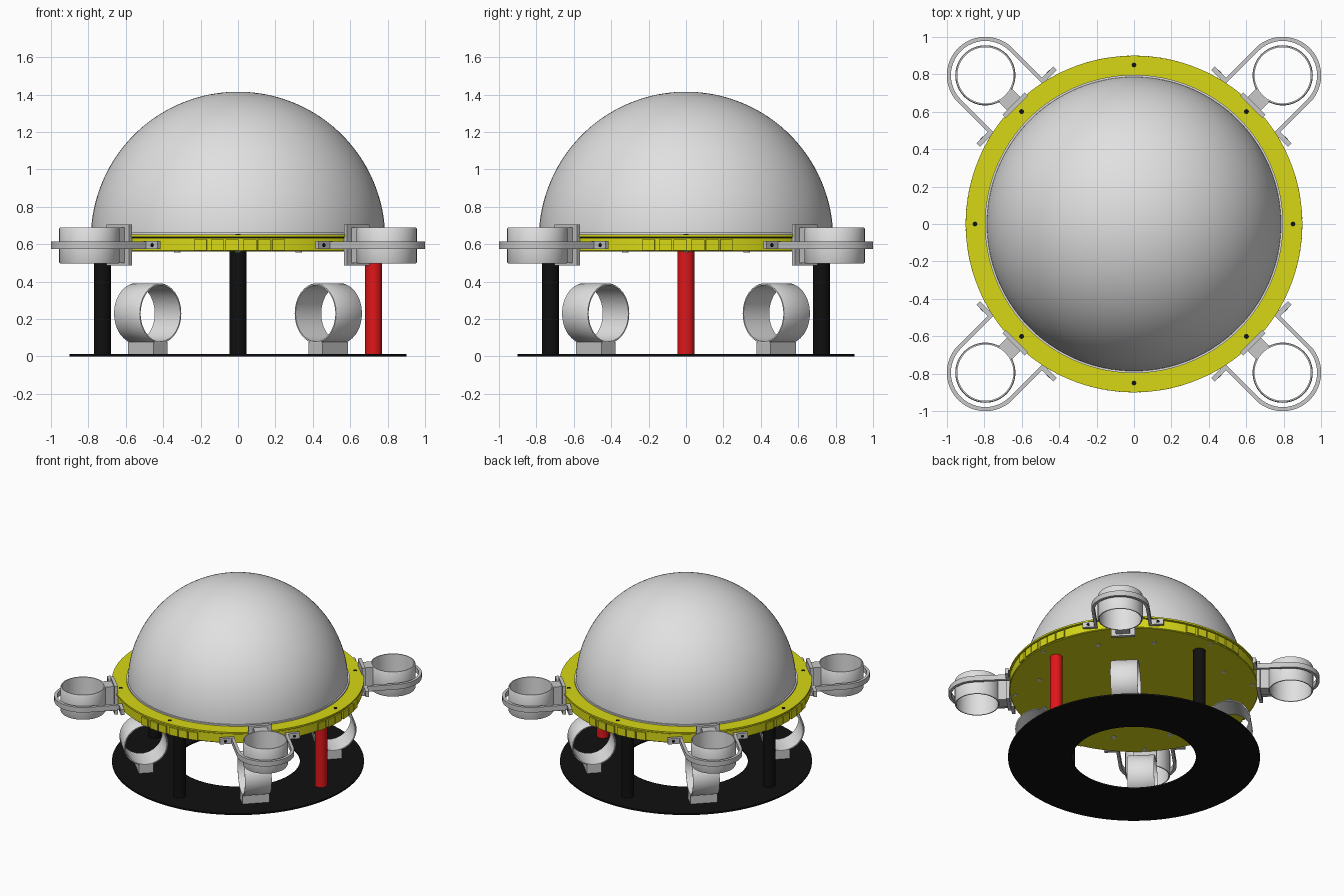
import bpy, bmesh
from math import pi, cos, sin, radians
from mathutils import Matrix, Vector

if "Cube" in bpy.data.objects:
    bpy.data.objects.remove(bpy.data.objects["Cube"])


def material(name, r, g, b):
    m = bpy.data.materials.new(name)
    m.use_nodes = True
    m.diffuse_color = (r, g, b, 1)
    m.node_tree.nodes["Principled BSDF"].inputs["Base Color"].default_value = (r, g, b, 1)
    return m


white = material("white", 0.75, 0.75, 0.75)
grey = material("grey", 0.58, 0.58, 0.58)
yellow = material("yellow", 0.68, 0.68, 0.008)
red = material("red", 0.75, 0.008, 0.01)
black = material("black", 0.005, 0.005, 0.005)


def finish(name, bm, mat, place=None):
    """Turn a bmesh into a smooth-by-angle object, moved by a matrix."""
    bmesh.ops.recalc_face_normals(bm, faces=bm.faces)
    mesh = bpy.data.meshes.new(name)
    bm.to_mesh(mesh)
    bm.free()
    mesh.transform(place or Matrix())
    mesh.materials.append(mat)
    ob = bpy.data.objects.new(name, mesh)
    bpy.context.collection.objects.link(ob)
    bpy.ops.object.select_all(action="DESELECT")
    ob.select_set(True)
    bpy.context.view_layer.objects.active = ob
    bpy.ops.object.shade_smooth_by_angle(angle=radians(35))
    return ob


def lathe(name, profile, mat, place=None, steps=96, closed=True):
    """Spin a (radius, height) profile around z."""
    bm = bmesh.new()
    vs = [bm.verts.new((r, 0, z)) for r, z in profile]
    edges = [bm.edges.new(p) for p in zip(vs, vs[1:])]
    if closed:
        edges.append(bm.edges.new((vs[-1], vs[0])))
    bmesh.ops.spin(bm, geom=vs + edges, cent=(0, 0, 0), axis=(0, 0, 1),
                   angle=2 * pi, steps=steps)
    bmesh.ops.remove_doubles(bm, verts=bm.verts, dist=1e-5)
    return finish(name, bm, mat, place)


def ring(name, inner, outer, low, high, mat, place=None, steps=96):
    profile = [(inner, low), (outer, low), (outer, high), (inner, high)]
    return lathe(name, profile, mat, place, steps)


def box(name, low, high, mat, place=None):
    bm = bmesh.new()
    low, high = Vector(low), Vector(high)
    bmesh.ops.create_cube(bm, size=1, matrix=Matrix.Translation((low + high) / 2)
                          @ Matrix.Diagonal((*(high - low), 1)))
    return finish(name, bm, mat, place)


def rod(name, radius, low, high, mat, place=None, sides=32):
    bm = bmesh.new()
    bmesh.ops.create_cone(bm, cap_ends=True, segments=sides, radius1=radius, radius2=radius,
                          depth=high - low, matrix=Matrix.Translation((0, 0, (low + high) / 2)))
    return finish(name, bm, mat, place)


def band(name, path, half, low, high, mat, place):
    """Sweep a flat strip of thickness 2 * half along an open path in the xy plane."""
    bm = bmesh.new()
    rows = []
    for i, p in enumerate(path):
        before = (p - path[i - 1]).normalized() if i else Vector((0, 0))
        after = (path[i + 1] - p).normalized() if i + 1 < len(path) else Vector((0, 0))
        t = (before + after).normalized()
        n = Vector((-t.y, t.x)) * half
        rows.append([bm.verts.new((*(p + s * n), z))
                     for s, z in ((1, low), (1, high), (-1, high), (-1, low))])
    for a, b in zip(rows, rows[1:]):
        for k in range(4):
            bm.faces.new((a[k], a[k - 1], b[k - 1], b[k]))
    bm.faces.new(rows[0])
    bm.faces.new(rows[-1])
    return finish(name, bm, mat, place)


def turn(angle):
    return Matrix.Rotation(angle, 4, "Z")


def at(x, y, z=0):
    return Matrix.Translation((x, y, z))


# Base ring and upper hull
ring("base_ring", 0.443, 0.9, 0, 0.012, black)
lathe("deck_disc", [(0, 0.56), (0.885, 0.56), (0.89, 0.565), (0.89, 0.632), (0, 0.632)],
      yellow, closed=False, steps=128)
ring("deck_seam", 0.75, 0.88, 0.632, 0.638, black)
ring("deck_top_ring", 0.75, 0.9, 0.638, 0.651, yellow, steps=128)
ring("dome_flange", 0.74, 0.797, 0.65, 0.662, white, steps=128)
R = 0.787
lathe("dome", [(R * cos(t * pi / 80), 0.628 + R * sin(t * pi / 80)) for t in range(41)],
      white, closed=False, steps=128)

# Edge tabs and vertical legs, one group per main axis
for i, side in enumerate(("left", "back", "right", "front")):
    spin = turn(i * pi / 2)
    rod(side + "_leg", 0.045, 0.01, 0.562, red if i == 0 else black, spin @ at(0.725, 0))
    for k in (-13, -7, -2, 4, 9, 14):
        box(side + "_edge_tab", (0.87, -0.035, 0.565), (0.9, 0.035, 0.625), yellow,
            spin @ turn(radians(k)))

# Deck bolts, top and bottom
for i in range(8):
    spin = turn(i * pi / 4)
    rod("deck_bolt", 0.013, 0.65, 0.654, black, spin @ at(0.85, 0), 12)
    rod("deck_underside_bolt", 0.016, 0.556, 0.562, white, spin @ at(0.85, 0), 12)

tube = [(0.150, -0.097), (0.157, -0.097), (0.161, -0.09), (0.161, 0.09),
        (0.157, 0.097), (0.150, 0.097)]

# Four diagonal thruster groups
arc = [Vector((1.124 + 0.195 * cos(a), 0.195 * sin(a)))
       for a in (radians(-90 + 7.5 * j) for j in range(25))]
guard_path = [Vector((0.895, -0.195))] + arc + [Vector((0.895, 0.195))]

for i, corner in enumerate(("back_left", "back_right", "front_right", "front_left")):
    spin = turn(pi / 4 + i * pi / 2)
    # Vertical duct outside the deck
    lathe(corner + "_lift_duct", tube, white, spin @ at(1.124, 0, 0.593), 64)
    band(corner + "_guard", guard_path, 0.011, 0.575, 0.615, grey, spin)
    box(corner + "_mount_plate", (0.885, -0.085, 0.485), (0.91, 0.085, 0.705), grey, spin)
    box(corner + "_mount_neck", (0.9, -0.05, 0.5), (0.972, 0.05, 0.69), grey, spin)
    for s in (-1, 1):
        v0, v1 = sorted((s * 0.185, s * 0.29))
        box(corner + "_guard_foot", (0.875, v0, 0.573), (0.9, v1, 0.617), grey, spin)
        rod(corner + "_foot_screw", 0.011, 0, 0.003, black,
            spin @ at(0.899, s * 0.25, 0.595) @ Matrix.Rotation(pi / 2, 4, "Y"), 12)
        rod(corner + "_underside_bolt", 0.018, 0.556, 0.562, white, spin @ at(0.66, s * 0.2), 12)
    # Horizontal duct standing on the base ring, facing along the rim
    lathe(corner + "_drive_duct", tube, white,
          spin @ at(0.683, 0, 0.23) @ Matrix.Rotation(pi / 2, 4, "X"), 64)
    box(corner + "_drive_stand", (0.63, -0.097, 0.01), (0.736, 0.097, 0.078), grey, spin)
